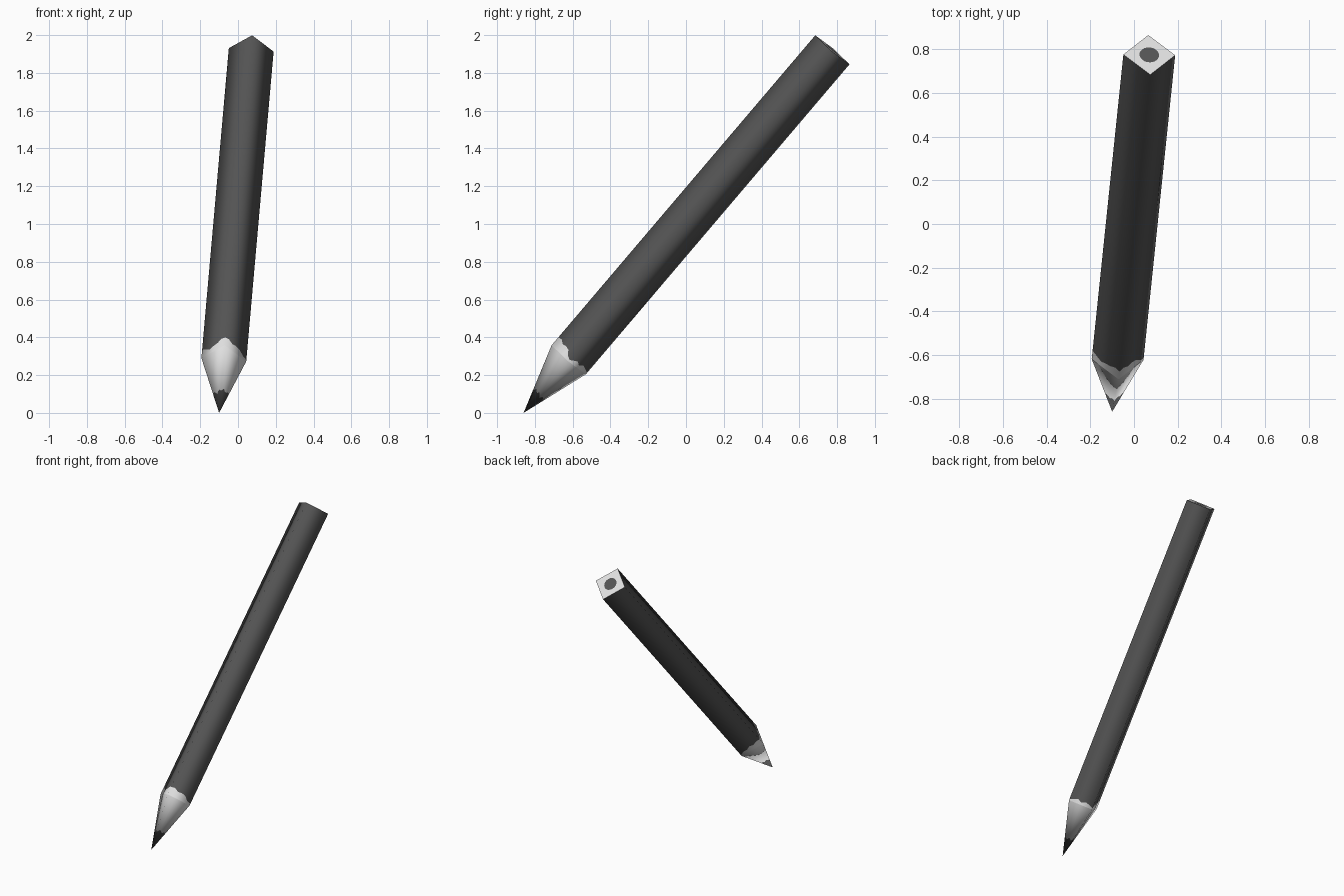
import bpy, bmesh, math
from mathutils import Vector

if "Cube" in bpy.data.objects:
    bpy.data.objects.remove(bpy.data.objects["Cube"])

# Pencil frame: tip point, long axis, and the two diagonal directions of the square section
TIP = Vector((-0.10, -0.86, 0.0))
TAIL = Vector((0.07, 0.775, 1.922))
A = (TAIL - TIP).normalized()
LEN = (TAIL - TIP).length
U = (Vector((1, 0, -0.06)) - A * A.dot(Vector((1, 0, -0.06)))).normalized()
V = U.cross(A).normalized()
if V.z < 0:
    V = -V
R = 0.119          # half diagonal of the square section
TAPER = 0.37       # length of the sharpened end
K = 6              # segments per side
N = 4 * K
CENTRE = (TIP + TAIL) / 2


def material(name, value):
    m = bpy.data.materials.new(name)
    m.diffuse_color = (value, value, value, 1)
    m.use_nodes = True
    m.node_tree.nodes["Principled BSDF"].inputs["Base Color"].default_value = m.diffuse_color
    return m


DARK = material("dark graphite", 0.09)
WOOD = material("pale wood", 0.75)


def square(i):
    """Point i on a unit diamond, corners on U, V, -U, -V."""
    corners = [U, V, -U, -V]
    side, t = divmod(i % N, K)
    return corners[side].lerp(corners[(side + 1) % 4], t / K)


def build(name, rings, mats, normal=None):
    """Bridge a list of rings; a one-point ring is a fan centre."""
    bm = bmesh.new()
    vr = [[bm.verts.new(p) for p in ring] for ring in rings]
    for k, (lo, hi) in enumerate(zip(vr, vr[1:])):
        for i in range(N):
            j = (i + 1) % N
            if len(lo) == 1:
                f = bm.faces.new((lo[0], hi[j], hi[i]))
            elif len(hi) == 1:
                f = bm.faces.new((lo[i], lo[j], hi[0]))
            else:
                f = bm.faces.new((lo[i], lo[j], hi[j], hi[i]))
            f.material_index = mats[k]
            f.smooth = normal is not None
    for f in bm.faces:
        f.normal_update()
        if f.normal.dot(f.calc_center_median() - CENTRE) < 0:
            f.normal_flip()
    me = bpy.data.meshes.new(name)
    bm.to_mesh(me)
    bm.free()
    for m in (DARK, WOOD):
        me.materials.append(m)
    if normal:
        me.normals_split_custom_set_from_vertices([normal(v.co) for v in me.vertices])
    ob = bpy.data.objects.new(name, me)
    bpy.context.collection.objects.link(ob)
    return ob


def radial(p):
    d = p - TIP
    return (d - A * d.dot(A)).normalized()


def tip_normal(p):
    """Rounded shading that turns towards the point."""
    t = min(1, (p - TIP).dot(A) / TAPER)
    if t < 1e-4:
        return -A
    side = (radial(p) - A * (R / TAPER)).normalized()
    return (side * t - A * (1 - t)).normalized()


def section(s, r):
    return [TIP + A * s + square(i) * r for i in range(N)]


# Sharpened end: graphite point, then bare wood, with an uneven border
border = []
for i in range(N):
    s = 0.13 + 0.009 * math.sin(i * 1.9) + 0.006 * math.sin(i * math.tau / N * 2)
    border.append(TIP + A * s + square(i) * (R * s / TAPER))
build("sharpened_tip", [[TIP], border, section(TAPER, R)], [0, 1], tip_normal)

# Painted shaft with a ragged paint edge above the bare wood
edge = [.01, .02, .045, .05, .045, .06, .055, .06, .045, .04, .03, .045,
        .06, .06, .04, .05, .03, .03, .01, .02, .03, .015, .03, .02]
paint = [TIP + A * (TAPER + e) + square(i) * R for i, e in enumerate(edge)]
build("shaft", [section(TAPER, R), paint, section(LEN, R)], [1, 0], radial)

# Flat end: wood face with a round graphite core
core = [TAIL + (U * math.cos(math.tau * i / N) + V * math.sin(math.tau * i / N)) * 0.045
        for i in range(N)]
build("end_face", [section(LEN, R), core, [TAIL]], [1, 0])
